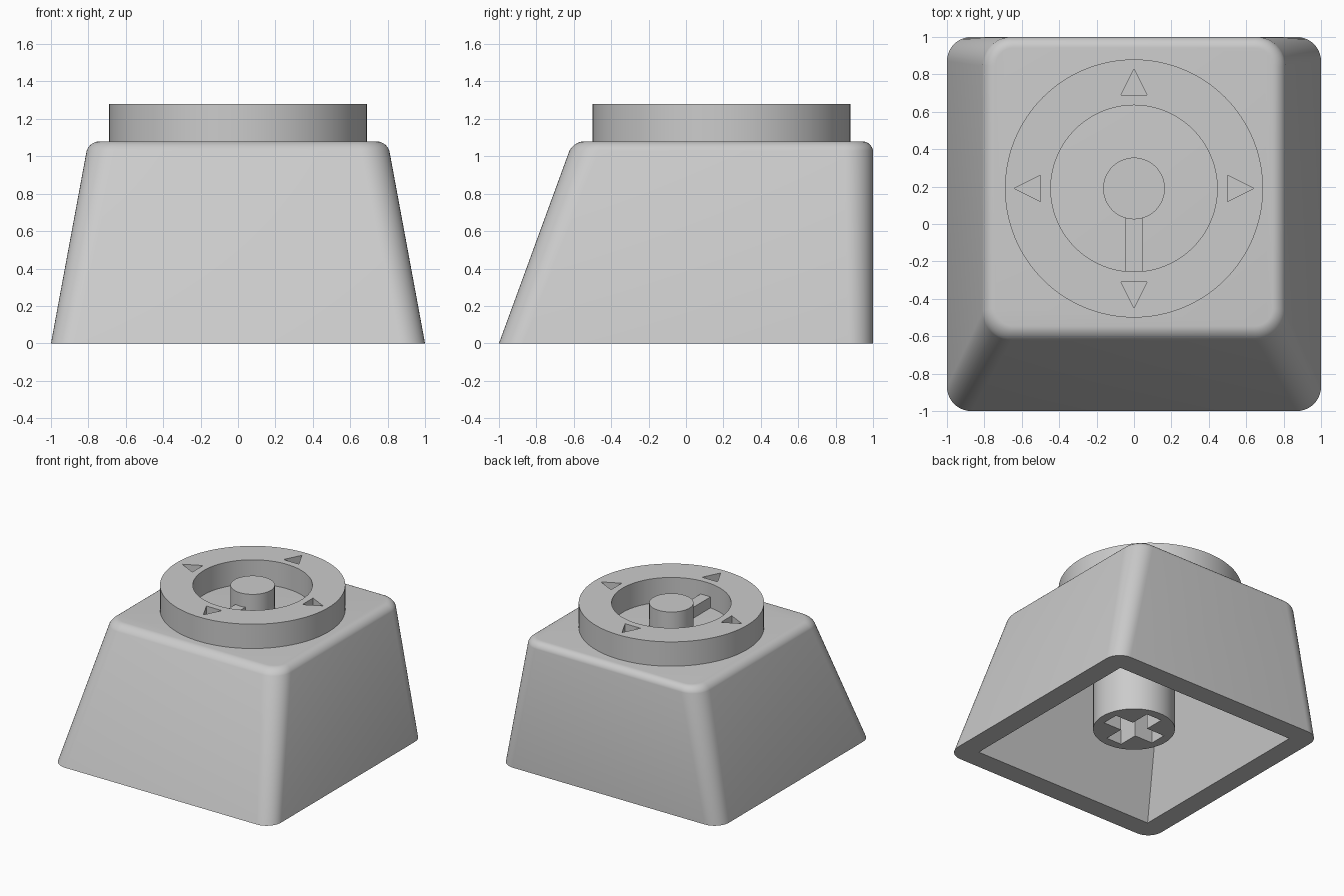
import bpy, bmesh
from math import sin, cos, pi, radians

if "Cube" in bpy.data.objects:
    bpy.data.objects.remove(bpy.data.objects["Cube"])

grey = bpy.data.materials.new("light_grey")
grey.use_nodes = True
grey.diffuse_color = (0.6, 0.6, 0.6, 1)
grey.node_tree.nodes["Principled BSDF"].inputs["Base Color"].default_value = (0.6, 0.6, 0.6, 1)

TOP = 1.08            # top plate of the cap
DIAL_TOP = 1.28
DIAL_Y = 0.19         # dial centre


def loft(name, sections):
    """Skin a solid through sections of (points, z)."""
    bm = bmesh.new()
    rings = [[bm.verts.new((x, y, z)) for x, y in pts] for pts, z in sections]
    n = len(rings[0])
    for low, high in zip(rings, rings[1:]):
        for i in range(n):
            j = (i + 1) % n
            bm.faces.new((low[i], low[j], high[j], high[i]))
    bm.faces.new(rings[0][::-1])
    bm.faces.new(rings[-1])
    bmesh.ops.recalc_face_normals(bm, faces=bm.faces)
    mesh = bpy.data.meshes.new(name)
    bm.to_mesh(mesh)
    bm.free()
    mesh.materials.append(grey)
    obj = bpy.data.objects.new(name, mesh)
    bpy.context.collection.objects.link(obj)
    return obj


def prism(name, pts, z0, z1):
    return loft(name, [(pts, z0), (pts, z1)])


def activate(obj):
    bpy.ops.object.select_all(action='DESELECT')
    obj.select_set(True)
    bpy.context.view_layer.objects.active = obj


def cut(obj, cutter):
    """Subtract the cutter and discard it."""
    mod = obj.modifiers.new("cut", 'BOOLEAN')
    mod.operation = 'DIFFERENCE'
    mod.solver = 'EXACT'
    mod.object = cutter
    activate(obj)
    bpy.ops.object.modifier_apply(modifier=mod.name)
    bpy.data.objects.remove(cutter)


def smooth(obj):
    activate(obj)
    bpy.ops.object.shade_smooth_by_angle(angle=radians(30))


def circle(r, y=0.0, n=96):
    return [(r * cos(2 * pi * i / n), y + r * sin(2 * pi * i / n)) for i in range(n)]


def box(hx, y0, y1):
    return [(-hx, y0), (hx, y0), (hx, y1), (-hx, y1)]


def walls(z, inset):
    """Half width, front and back of the tapered cap at height z."""
    t = z / TOP
    return 1 - 0.2 * t - inset, -1 + 0.395 * t + inset, 1 - inset


def rounded(z, inset, r, seg=10):
    hx, y0, y1 = walls(z, inset)
    pts = []
    for k, (cx, cy) in enumerate(((hx - r, y1 - r), (r - hx, y1 - r), (r - hx, y0 + r), (hx - r, y0 + r))):
        for i in range(seg + 1):
            a = pi / 2 * (k + i / seg)
            pts.append((cx + r * cos(a), cy + r * sin(a)))
    return pts


# Tapered cap with a rolled top edge
FILLET = 0.06
sections = [(rounded(0, 0, 0.13), 0)]
for i in range(8):
    a = radians(10) + (pi / 2 - radians(10)) * i / 7
    z = TOP - FILLET * (1 - sin(a))
    inset = FILLET * (cos(radians(10)) - cos(a))
    sections.append((rounded(z, inset, 0.155 - inset), z))
cap = loft("cap_shell", sections)

# Hollow underside, its walls parallel to the outside
cavity = loft("cavity_cutter", [(box(*walls(z, 0.17)), z) for z in (-0.1, 0.9)])
cut(cap, cavity)
smooth(cap)

# Dial ring with four arrow recesses
ring = prism("dial_ring", circle(0.69, DIAL_Y, 128), TOP - 0.02, DIAL_TOP)
cut(ring, prism("ring_hole_cutter", circle(0.445, DIAL_Y, 128), 1, 1.4))
for k in range(4):
    c, s = cos(k * pi / 2), sin(k * pi / 2)
    arrow = [(0.5, -0.07), (0.64, 0), (0.5, 0.07)]
    pts = [(c * u - s * v, DIAL_Y + s * u + c * v) for u, v in arrow]
    cut(ring, prism("arrow_cutter", pts, DIAL_TOP - 0.08, 1.4))
smooth(ring)

# Centre knob and its pointer bar
smooth(prism("dial_knob", circle(0.165, DIAL_Y, 64), TOP - 0.02, DIAL_TOP))
prism("pointer_bar", box(0.045, -0.26, 0.08), TOP - 0.02, TOP + 0.09)

# Mounting stem with a cross socket
stem = prism("mounting_stem", circle(0.308), 0.14, 0.92)
cross = [(0.07, 0.235), (-0.07, 0.235), (-0.07, 0.07), (-0.235, 0.07),
         (-0.235, -0.07), (-0.07, -0.07), (-0.07, -0.235), (0.07, -0.235),
         (0.07, -0.07), (0.235, -0.07), (0.235, 0.07), (0.07, 0.07)]
cut(stem, prism("cross_cutter", cross, 0, 0.56))
smooth(stem)
